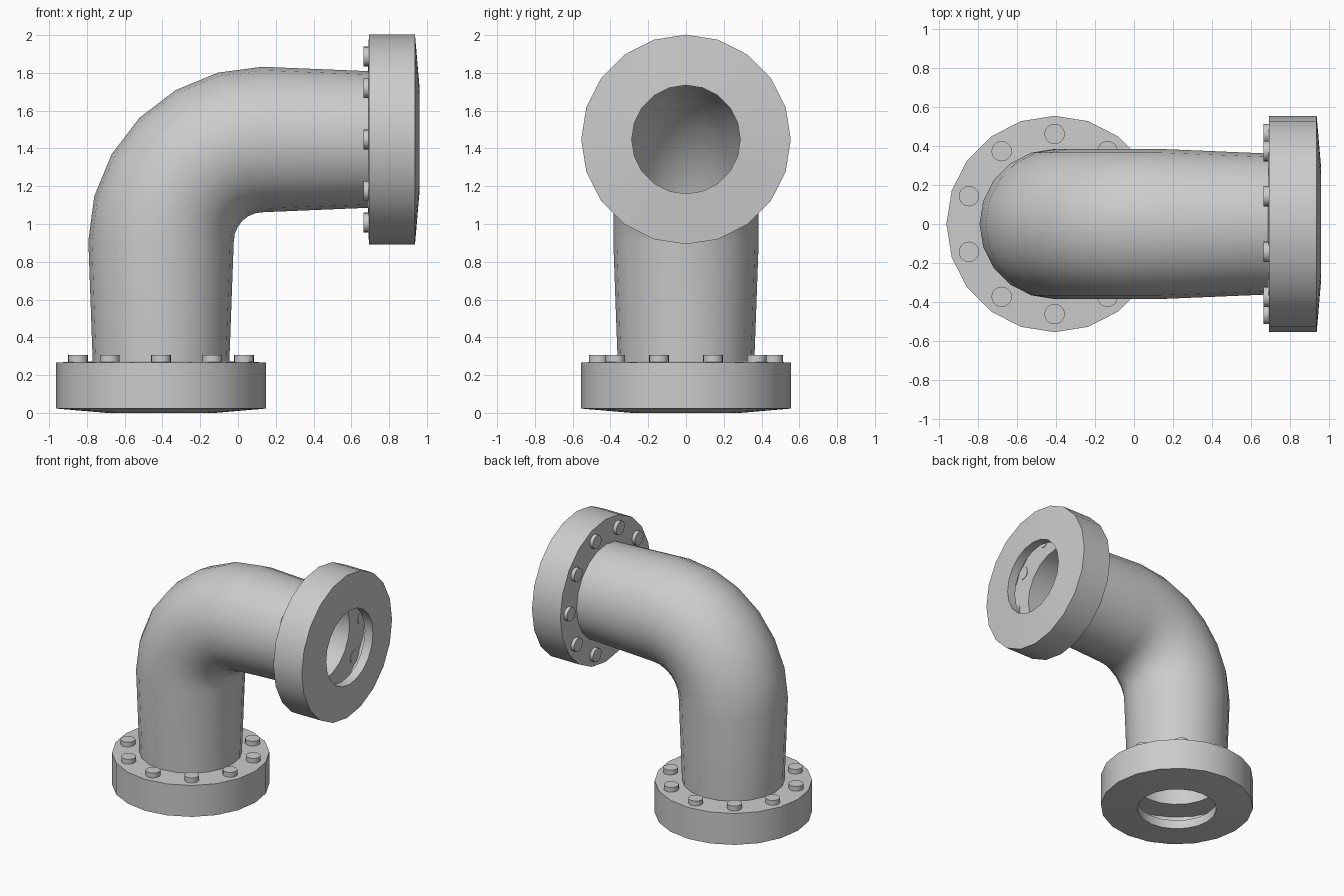
import bpy, bmesh
from math import sin, cos, pi, radians
from mathutils import Vector, Matrix

if "Cube" in bpy.data.objects:
    bpy.data.objects.remove(bpy.data.objects["Cube"])

SIDES = 20
X0, Z1 = -0.4075, 1.4475     # axis of the lower leg, axis of the upper leg
BEND = 0.54                  # centre-line radius of the bend
PIPE, HOLE, RIM = 0.315, 0.2875, 0.503
WALL = 0.07


def finish(obj):
    bpy.ops.object.select_all(action='DESELECT')
    obj.select_set(True)
    bpy.context.view_layer.objects.active = obj
    bpy.ops.object.shade_smooth_by_angle(angle=radians(30))


def new_object(name, bm):
    mesh = bpy.data.meshes.new(name)
    bm.to_mesh(mesh)
    bm.free()
    obj = bpy.data.objects.new(name, mesh)
    bpy.context.collection.objects.link(obj)
    return obj


# Inner skin of elbow: (x, z, tilt, radius) rings from lower opening to upper opening
rings = [(X0, 0.07, 0, HOLE), (X0, 0.07, 0, RIM), (X0, 0.22, 0, RIM), (X0, 0.22, 0, PIPE)]
for k in range(7):
    a = k * pi / 12
    rings.append((X0 + BEND * (1 - cos(a)), Z1 - BEND * (1 - sin(a)), a, PIPE))
q = pi / 2
rings += [(0.74, Z1, q, PIPE), (0.74, Z1, q, RIM), (0.89, Z1, q, RIM), (0.89, Z1, q, HOLE)]

bm = bmesh.new()
loops = []
for x, z, a, r in rings:
    u, v = Vector((cos(a), 0, -sin(a))), Vector((0, 1, 0))
    c = Vector((x, 0, z))
    loops.append([bm.verts.new(c + r * (u * cos(t) + v * sin(t)))
                  for t in (2 * pi * j / SIDES for j in range(SIDES))])
for lo, hi in zip(loops, loops[1:]):
    for j in range(SIDES):
        n = (j + 1) % SIDES
        bm.faces.new((lo[j], lo[n], hi[n], hi[j]))
elbow = new_object("flanged_pipe_elbow", bm)

# Wall thickness grown outward
solid = elbow.modifiers.new("wall", 'SOLIDIFY')
solid.thickness = WALL
solid.offset = 1
bpy.context.view_layer.objects.active = elbow
elbow.select_set(True)
bpy.ops.object.modifier_apply(modifier="wall")
finish(elbow)


# Ring of ten bolt heads on the back of each flange
def bolt_ring(name, frame):
    bm = bmesh.new()
    for k in range(10):
        t = pi / 2 + k * pi / 5
        pos = Matrix.Translation((0.462 * cos(t), 0.462 * sin(t), 0))
        bmesh.ops.create_cone(bm, cap_ends=True, segments=20, radius1=0.052,
                              radius2=0.052, depth=0.08, matrix=frame @ pos)
    finish(new_object(name, bm))


bolt_ring("lower_bolts", Matrix.Translation((X0, 0, 0.266)))
bolt_ring("upper_bolts", Matrix.Translation((0.704, 0, Z1))
          @ Matrix.Rotation(-pi / 2, 4, 'Y'))
